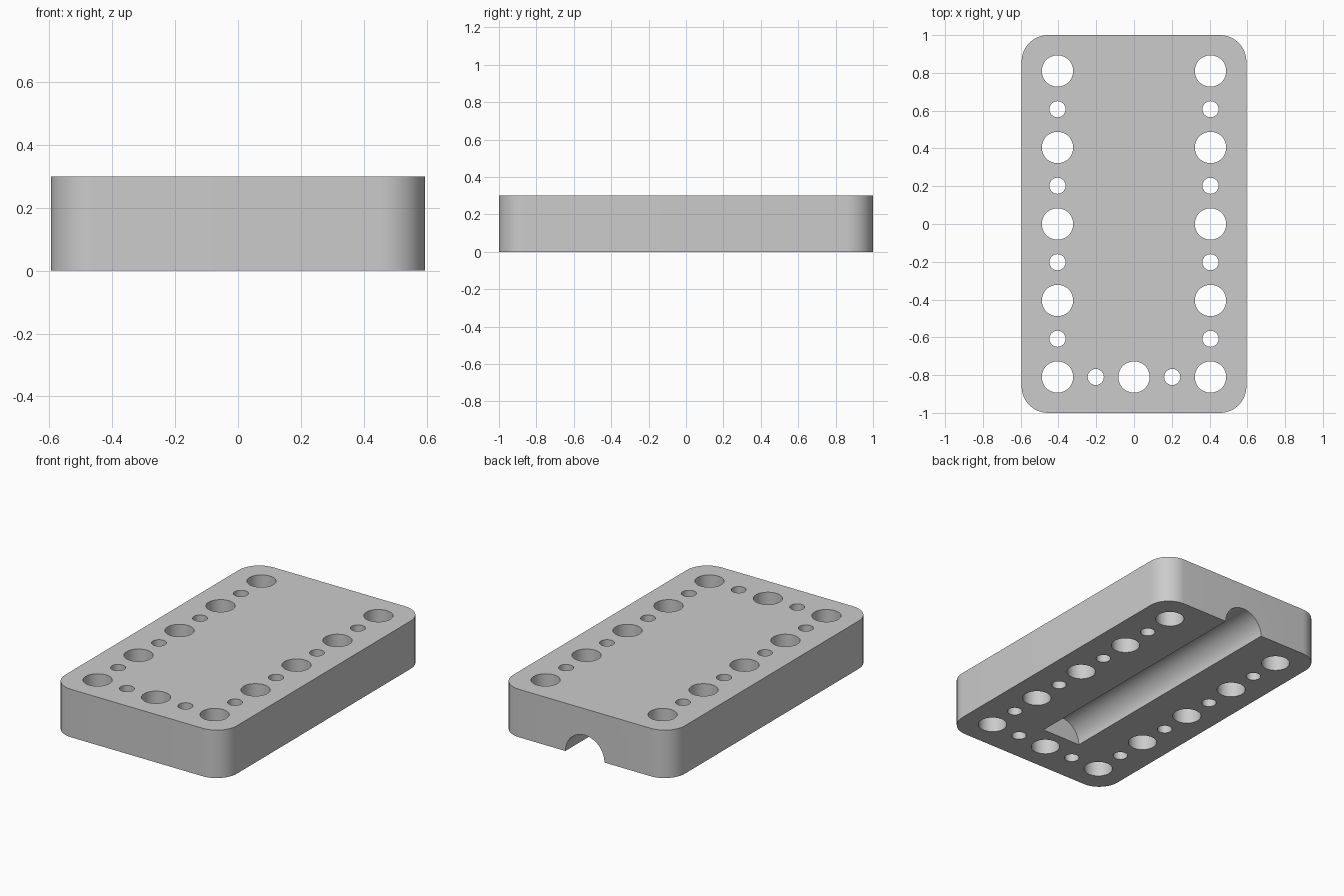
import bpy
import bmesh
from math import radians
from mathutils import Matrix, Vector

WIDTH, LENGTH, HEIGHT = 1.19, 2.0, 0.3
CORNER = 0.14
PITCH = 0.2025            # distance from one hole to the next
BIG, SMALL = 0.083, 0.0425
GROOVE, GROOVE_END = 0.135, -0.665

cube = bpy.data.objects.get("Cube")
if cube:
    bpy.data.objects.remove(cube, do_unlink=True)

grey = bpy.data.materials.new("plain grey")
grey.use_nodes = True
colour = (0.6, 0.6, 0.6, 1)
grey.diffuse_color = colour
grey.node_tree.nodes["Principled BSDF"].inputs["Base Color"].default_value = colour


def make_object(name, bm):
    mesh = bpy.data.meshes.new(name)
    bm.to_mesh(mesh)
    bm.free()
    mesh.materials.append(grey)
    obj = bpy.data.objects.new(name, mesh)
    bpy.context.collection.objects.link(obj)
    return obj


def add_cylinder(bm, radius, depth, matrix, sides):
    bmesh.ops.create_cone(bm, cap_ends=True, segments=sides, radius1=radius,
                          radius2=radius, depth=depth, matrix=matrix)


# Block with rounded upright corners
bm = bmesh.new()
bmesh.ops.create_cube(bm, size=1, matrix=Matrix.Translation((0, 0, HEIGHT / 2))
                      @ Matrix.Diagonal((WIDTH, LENGTH, HEIGHT, 1)))
uprights = [e for e in bm.edges if abs(e.verts[0].co.z - e.verts[1].co.z) > 0.1]
bmesh.ops.bevel(bm, geom=uprights, offset=CORNER, offset_type='OFFSET',
                segments=12, profile=0.5, affect='EDGES')
block = make_object("drilled_block", bm)

# Alternating big and small holes: two long rows and one short row at the front
spots = [(side * 2, row) for side in (-1, 1) for row in range(-4, 5)]
spots += [(col, -4) for col in (-1, 0, 1)]
bm = bmesh.new()
for col, row in spots:
    radius = SMALL if (col + row) % 2 else BIG
    place = Matrix.Translation((col * PITCH, row * PITCH, HEIGHT / 2))
    add_cylinder(bm, radius, HEIGHT * 2, place, 48)

# Half-round groove in the underside, open at the back
groove_length = LENGTH / 2 + 0.1 - GROOVE_END
place = Matrix.Translation((0, GROOVE_END + groove_length / 2, 0))
add_cylinder(bm, GROOVE, groove_length, place @ Matrix.Rotation(radians(90), 4, 'X'), 64)
cutter = make_object("hole_and_groove_cutter", bm)
cutter.hide_render = True

# Cut the block, then drop the cutter
cut = block.modifiers.new("cut", 'BOOLEAN')
cut.operation = 'DIFFERENCE'
cut.solver = 'EXACT'
cut.object = cutter
bpy.ops.object.select_all(action='DESELECT')
block.select_set(True)
bpy.context.view_layer.objects.active = block
bpy.ops.object.modifier_apply(modifier=cut.name)
bpy.data.objects.remove(cutter, do_unlink=True)
bpy.ops.object.shade_smooth_by_angle(angle=radians(30))
